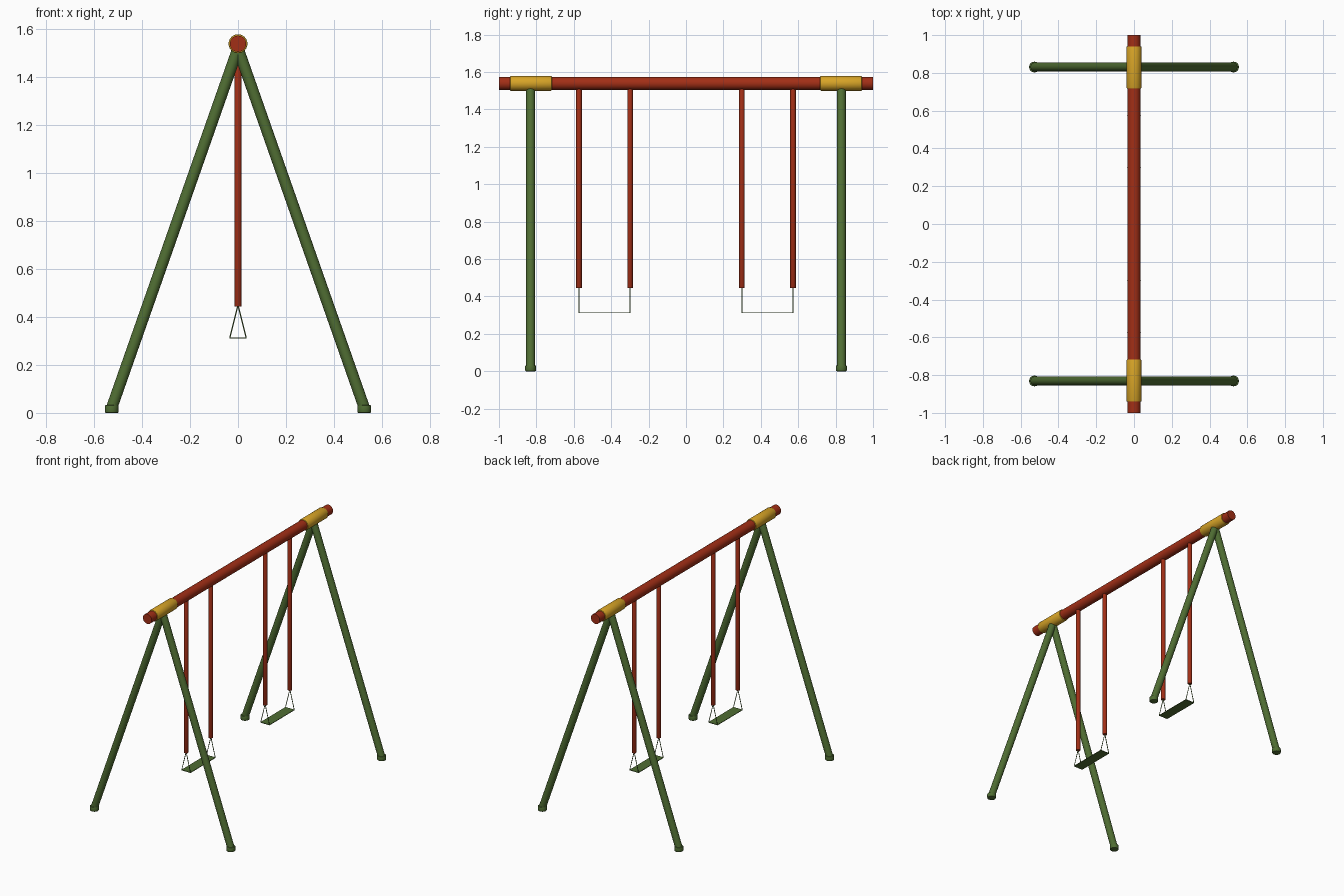
import bpy, bmesh, math
from mathutils import Vector

if "Cube" in bpy.data.objects:
    bpy.data.objects.remove(bpy.data.objects["Cube"])


def material(name, rgb):
    m = bpy.data.materials.new(name)
    m.diffuse_color = (*rgb, 1)
    m.use_nodes = True
    m.node_tree.nodes["Principled BSDF"].inputs["Base Color"].default_value = m.diffuse_color
    return m


RED = material("rust red", (0.36, 0.028, 0.008))
GREEN = material("leaf green", (0.08, 0.155, 0.033))
YELLOW = material("golden yellow", (0.68, 0.37, 0.02))


def finish(ob, name, mat):
    ob.name = name
    ob.data.materials.append(mat)


def rod(name, a, b, radius, mat, sides=20, bevel=0.0):
    """Capped cylinder running from point a to point b."""
    a, b = Vector(a), Vector(b)
    d = b - a
    bpy.ops.mesh.primitive_cylinder_add(vertices=sides, radius=radius, depth=d.length,
                                        location=(a + b) / 2)
    ob = bpy.context.object
    ob.rotation_euler = d.to_track_quat('Z', 'Y').to_euler()
    if bevel:
        bm = bmesh.new()
        bm.from_mesh(ob.data)
        rim = [e for e in bm.edges if abs(e.verts[0].co.z - e.verts[1].co.z) < 1e-4]
        bmesh.ops.bevel(bm, geom=rim, offset=bevel, segments=2, affect='EDGES', profile=0.5)
        bm.to_mesh(ob.data)
        bm.free()
    if sides > 6:
        bpy.ops.object.shade_smooth_by_angle(angle=math.radians(40))
    finish(ob, name, mat)
    return ob


BAR_Z = 1.539
LEG_Y, FOOT_X = 0.831, 0.527
SEAT_Z, ROPE_Z = 0.313, 0.444

# Top bar
rod("top_bar", (0, -1, BAR_Z), (0, 1, BAR_Z), 0.034, RED, 24)

for s, end in ((-1, "front"), (1, "back")):
    # Joint sleeve around the bar
    rod(f"{end}_sleeve", (0, s * 0.717, BAR_Z), (0, s * 0.941, BAR_Z), 0.0395, YELLOW, 24, 0.005)

    # A-frame legs with foot caps
    for x, side in ((-1, "left"), (1, "right")):
        rod(f"{end}_{side}_leg", (x * FOOT_X, s * LEG_Y, 0.02), (0, s * LEG_Y, 1.52), 0.0235, GREEN)
        rod(f"{end}_{side}_foot", (x * FOOT_X, s * LEG_Y, 0), (x * FOOT_X, s * LEG_Y, 0.032),
            0.0285, GREEN, 20, 0.004)

    # Hanging poles and the wire triangles that hold the seat
    for y in (0.299, 0.572):
        rod(f"{end}_hanger", (0, s * y, ROPE_Z), (0, s * y, 1.53), 0.0148, RED, 16, 0.002)
        for x in (-1, 1):
            rod(f"{end}_seat_wire", (x * 0.034, s * y, SEAT_Z), (0, s * y, ROPE_Z + 0.005),
                0.0025, GREEN, 6)

    # Thin seat
    bpy.ops.mesh.primitive_cube_add(size=1, location=(0, s * 0.4355, SEAT_Z))
    seat = bpy.context.object
    seat.scale = (0.07, 0.276, 0.004)
    finish(seat, f"{end}_seat", GREEN)
